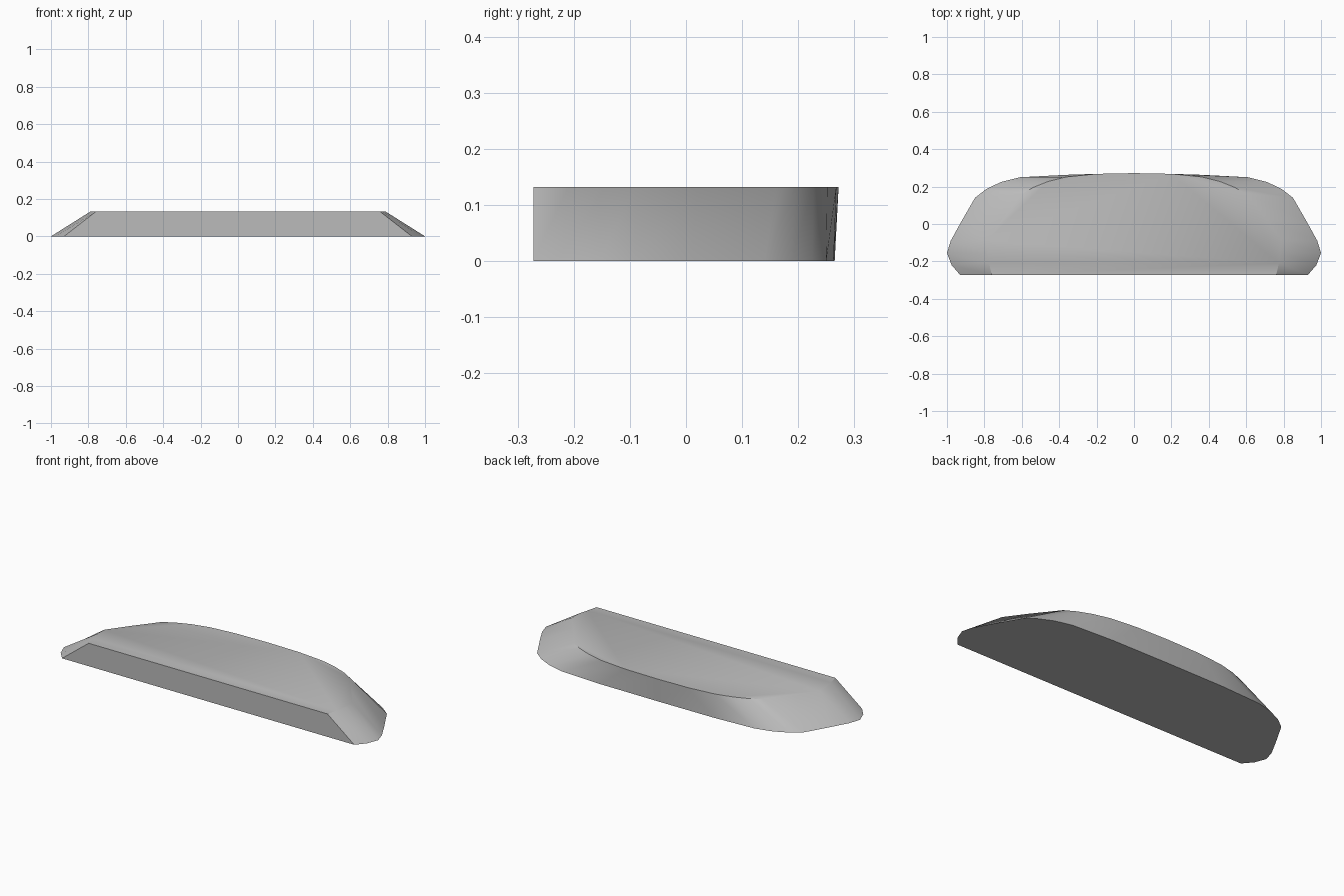
import bpy
import bmesh
import math

cube = bpy.data.objects.get("Cube")
if cube:
    bpy.data.objects.remove(cube, do_unlink=True)

HEIGHT = 0.132

# Half outlines (x, y), from the front corner round to the back centre
BASE = [(0.93, -0.272), (0.975, -0.22), (1.0, -0.155), (0.98, -0.09), (0.925, 0.01),
        (0.85, 0.14), (0.79, 0.187), (0.71, 0.225), (0.61, 0.25), (0.36, 0.263), (0, 0.265)]
TOP = [(0.76, -0.272), (0.775, -0.21), (0.79, -0.155), (0.79, -0.09), (0.71, 0.02),
       (0.60, 0.16), (0.54, 0.195), (0.46, 0.227), (0.36, 0.252), (0.2, 0.268), (0, 0.272)]


def ring(bm, half, z):
    """Mirror a half outline into a full ring of vertices."""
    full = half + [(-x, y) for x, y in reversed(half[:-1])]
    return [bm.verts.new((x, y, z)) for x, y in full]


# Grey material
grey = bpy.data.materials.new("plain grey")
grey.use_nodes = True
colour = (0.5, 0.5, 0.5, 1)
grey.diffuse_color = colour
grey.node_tree.nodes["Principled BSDF"].inputs["Base Color"].default_value = colour

# Tapered slab: base ring lofted to top ring, both ends capped
bm = bmesh.new()
low = ring(bm, BASE, 0)
high = ring(bm, TOP, HEIGHT)
count = len(low)
for i in range(count):
    j = (i + 1) % count
    bm.faces.new((low[i], low[j], high[j], high[i]))
bm.faces.new(high)
bm.faces.new(low[::-1])
bmesh.ops.recalc_face_normals(bm, faces=bm.faces)

mesh = bpy.data.meshes.new("tapered_slab")
bm.to_mesh(mesh)
bm.free()
mesh.materials.append(grey)
slab = bpy.data.objects.new("tapered_slab", mesh)
bpy.context.collection.objects.link(slab)

# Smooth the shallow sloped ends, keep the steep rims sharp
bpy.ops.object.select_all(action="DESELECT")
slab.select_set(True)
bpy.context.view_layer.objects.active = slab
bpy.ops.object.shade_smooth_by_angle(angle=math.radians(38))
